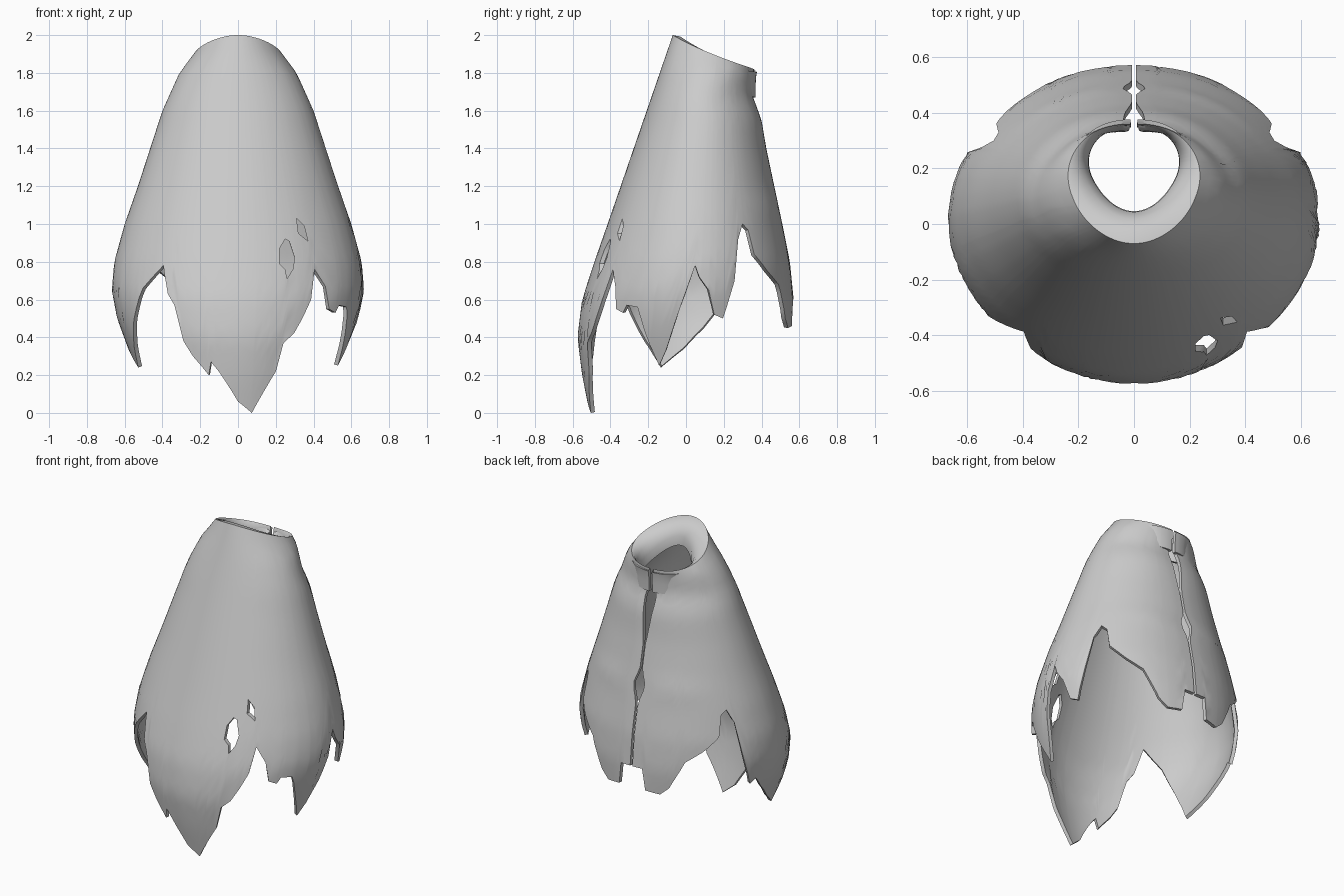
import bpy
import bmesh
from math import sin, cos, radians

old = bpy.data.objects.get("Cube")
if old:
    bpy.data.objects.remove(old)


def lookup(table, t):
    """Linear interpolation in a list of (position, value) pairs."""
    if t <= table[0][0]:
        return table[0][1]
    for (a, va), (b, vb) in zip(table, table[1:]):
        if t <= b:
            return va + (vb - va) * (t - a) / (b - a)
    return table[-1][1]


def make_object(name, bm, material):
    mesh = bpy.data.meshes.new(name)
    bm.to_mesh(mesh)
    bm.free()
    mesh.materials.append(material)
    obj = bpy.data.objects.new(name, mesh)
    bpy.context.collection.objects.link(obj)
    return obj


def apply_modifier(obj, modifier):
    bpy.ops.object.select_all(action='DESELECT')
    obj.select_set(True)
    bpy.context.view_layer.objects.active = obj
    bpy.ops.object.modifier_apply(modifier=modifier.name)


# Plain grey cloth
cloth = bpy.data.materials.new("grey cloth")
cloth.use_nodes = True
grey = (0.6, 0.6, 0.6, 1.0)
cloth.diffuse_color = grey
cloth.node_tree.nodes["Principled BSDF"].inputs["Base Color"].default_value = grey

# Outline of the cloak by height: half width, front, back, and seam half gap
half_width = [(0, .47), (.25, .545), (.35, .585), (.5, .64), (.65, .668), (.8, .655), (1, .6),
              (1.2, .53), (1.4, .465), (1.6, .4), (1.8, .31), (1.92, .22), (2, .17)]
front_y = [(0, -.51), (.2, -.55), (.4, -.575), (.6, -.55), (.8, -.485), (1, -.415), (2, -.07)]
back_y = [(0, .5), (.45, .565), (.6, .57), (.8, .55), (1, .51), (1.4, .425), (1.55, .4),
          (1.68, .352), (1.83, .36), (2, .3)]
seam_gap = [(.6, .008), (1, .008), (1.1, .045), (1.2, .008), (1.35, .008), (1.62, .04), (1.82, .012)]

# Ragged hem: (degrees around from the front, height), the back part is shared
back_hem = [(116, .7), (119, .92), (123, 1), (127, .97), (130, .84), (140, .75), (150, .68),
            (158, .5), (163, .45), (172, .46), (174, .6), (180, .6)]
left_hem = [(9, 0), (15, .1), (22, .22), (24, .37), (29, .42), (33, .52), (36, .6), (38, .76),
            (44, .67), (48, .55), (53, .53), (55, .57), (62, .56), (71, .36), (76, .25),
            (80, .33), (86, .55), (92, .78), (95, .72), (101, .65), (105, .52), (110, .5)]
right_hem = [(0, .06), (11, .22), (15, .27), (17, .2), (25, .3), (29, .38), (31, .57), (34, .63),
             (37, .78), (49, .66), (53, .6), (58, .52), (70, .35), (77, .24), (90, .34),
             (100, .45), (106, .53), (110, .5)]
hem = [(-d, z) for d, z in reversed(right_hem + back_hem)] + left_hem + back_hem


def cloak_point(angle, z):
    a = radians(angle)
    side = 1 if angle > 0 else -1
    front, back = lookup(front_y, z), lookup(back_y, z)
    rear = max(0, -cos(a)) ** 6
    x = lookup(half_width, z) * sin(a) + side * lookup(seam_gap, z) * rear
    y = (front + back) / 2 - (back - front) / 2 * cos(a)
    return x, y, z


# Cloak shell: one column of points per angle, from hem to rim, then a rolled collar
angles = sorted(set(range(-180, 181, 4)) | {d for d, z in hem})
ROWS = 26
collar_roll = [(.85, .008), (.68, .04), (.58, .09), (.57, .15)]
bm = bmesh.new()
columns = []
for angle in angles:
    low = lookup(hem, angle)
    rear = (1 - cos(radians(angle))) / 2
    rim = 2 - .18 * rear
    points = [cloak_point(angle, low + (rim - low) * r / ROWS) for r in range(ROWS + 1)]
    x, y, z = points[-1]
    for scale, drop in collar_roll:
        scale += (1 - scale) * .8 * rear ** 3
        points.append((x * scale, .2 + (y - .2) * scale, z - drop))
    columns.append([bm.verts.new(p) for p in points])
for c, d in zip(columns, columns[1:]):
    for r in range(len(c) - 1):
        bm.faces.new((c[r], d[r], d[r + 1], c[r + 1]))
cloak = make_object("tattered_cloak", bm, cloth)
solid = cloak.modifiers.new("thickness", 'SOLIDIFY')
solid.thickness = .022
solid.offset = -1
apply_modifier(cloak, solid)

# Torn holes in the front
holes = [
    [(.22, .79), (.22, .87), (.25, .92), (.27, .91), (.3, .82), (.29, .76), (.26, .71), (.25, .76)],
    [(.31, 1.03), (.35, .99), (.37, .91), (.32, .95)],
]
for outline in holes:
    bm = bmesh.new()
    face = bm.faces.new([bm.verts.new((x, -.7, z)) for x, z in outline])
    sweep = bmesh.ops.extrude_face_region(bm, geom=[face])
    moved = [v for v in sweep["geom"] if isinstance(v, bmesh.types.BMVert)]
    bmesh.ops.translate(bm, verts=moved, vec=(0, .6, 0))
    bmesh.ops.recalc_face_normals(bm, faces=bm.faces)
    cutter = make_object("hole_cutter", bm, cloth)
    cutter.hide_render = True
    cut = cloak.modifiers.new("hole", 'BOOLEAN')
    cut.operation = 'DIFFERENCE'
    cut.solver = 'EXACT'
    cut.object = cutter
    apply_modifier(cloak, cut)
    bpy.data.objects.remove(cutter)

bpy.ops.object.select_all(action='DESELECT')
cloak.select_set(True)
bpy.context.view_layer.objects.active = cloak
bpy.ops.object.shade_smooth_by_angle(angle=radians(40))
